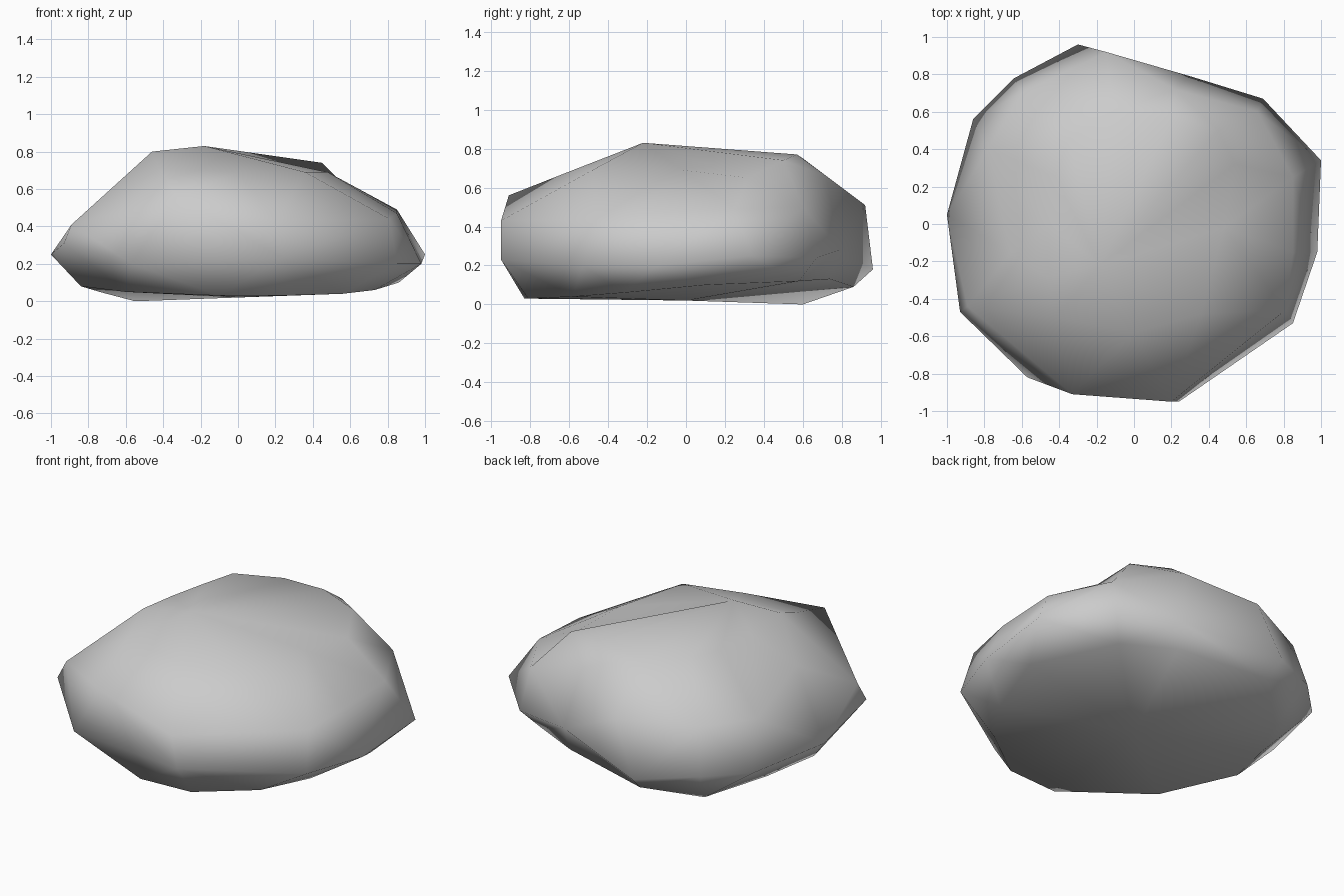
import bpy, bmesh, math

if "Cube" in bpy.data.objects:
    bpy.data.objects.remove(bpy.data.objects["Cube"])

# Contours of the boulder from bottom to top, counter-clockwise from the right
base = [(.86, .10, .10), (.60, .58, .12), (.29, .74, .13), (-.28, .86, .09),
        (-.55, .60, .0), (-.74, .25, .05), (-.84, -.08, .08), (-.60, -.50, .05),
        (-.10, -.83, .03), (.24, -.81, .03), (.56, -.58, .04), (.73, -.32, .06)]
belt = [(1.0, .34, .25), (.69, .67, .24), (.30, .79, .28), (-.30, .96, .18),
        (-.64, .78, .22), (-.86, .56, .22), (-1.0, .05, .25), (-.93, -.47, .31),
        (-.57, -.82, .20), (.24, -.95, .23), (.85, -.53, .20), (.98, -.15, .20)]
shoulder = [(.85, .25, .49), (.66, .60, .50), (.22, .72, .66), (-.15, .92, .51),
            (-.60, .70, .50), (-.78, .40, .48), (-.66, -.16, .57), (-.89, -.44, .41),
            (-.33, -.91, .56), (.20, -.95, .43), (.81, -.46, .44), (.85, -.15, .47)]
crown = [(.54, .32, .65), (.45, .50, .74), (.20, .57, .77), (-.10, .60, .75),
         (-.35, .45, .77), (-.42, .25, .76), (-.46, 0, .77), (-.46, -.285, .80),
         (-.42, -.50, .71), (0, -.58, .69), (.36, -.48, .69), (.48, -.02, .69)]

bm = bmesh.new()
rings = [[bm.verts.new(p) for p in ring] for ring in (base, belt, shoulder, crown)]
n = len(base)

# Sides: bridge neighbouring contours
for lo, hi in zip(rings, rings[1:]):
    for i in range(n):
        j = (i + 1) % n
        bm.faces.new((lo[i], lo[j], hi[j], hi[i]))

# Underside and summit: fans around one point
under = bm.verts.new((0, 0, .02))
summit = bm.verts.new((-.18, -.22, .83))
for i in range(n):
    j = (i + 1) % n
    bm.faces.new((rings[0][j], rings[0][i], under))
    bm.faces.new((rings[-1][i], rings[-1][j], summit))

bmesh.ops.triangulate(bm, faces=bm.faces[:])
bmesh.ops.recalc_face_normals(bm, faces=bm.faces[:])
mesh = bpy.data.meshes.new("boulder")
bm.to_mesh(mesh)
bm.free()

boulder = bpy.data.objects.new("boulder", mesh)
bpy.context.collection.objects.link(boulder)
bpy.context.view_layer.objects.active = boulder
boulder.select_set(True)
bpy.ops.object.shade_smooth_by_angle(angle=math.radians(85))
